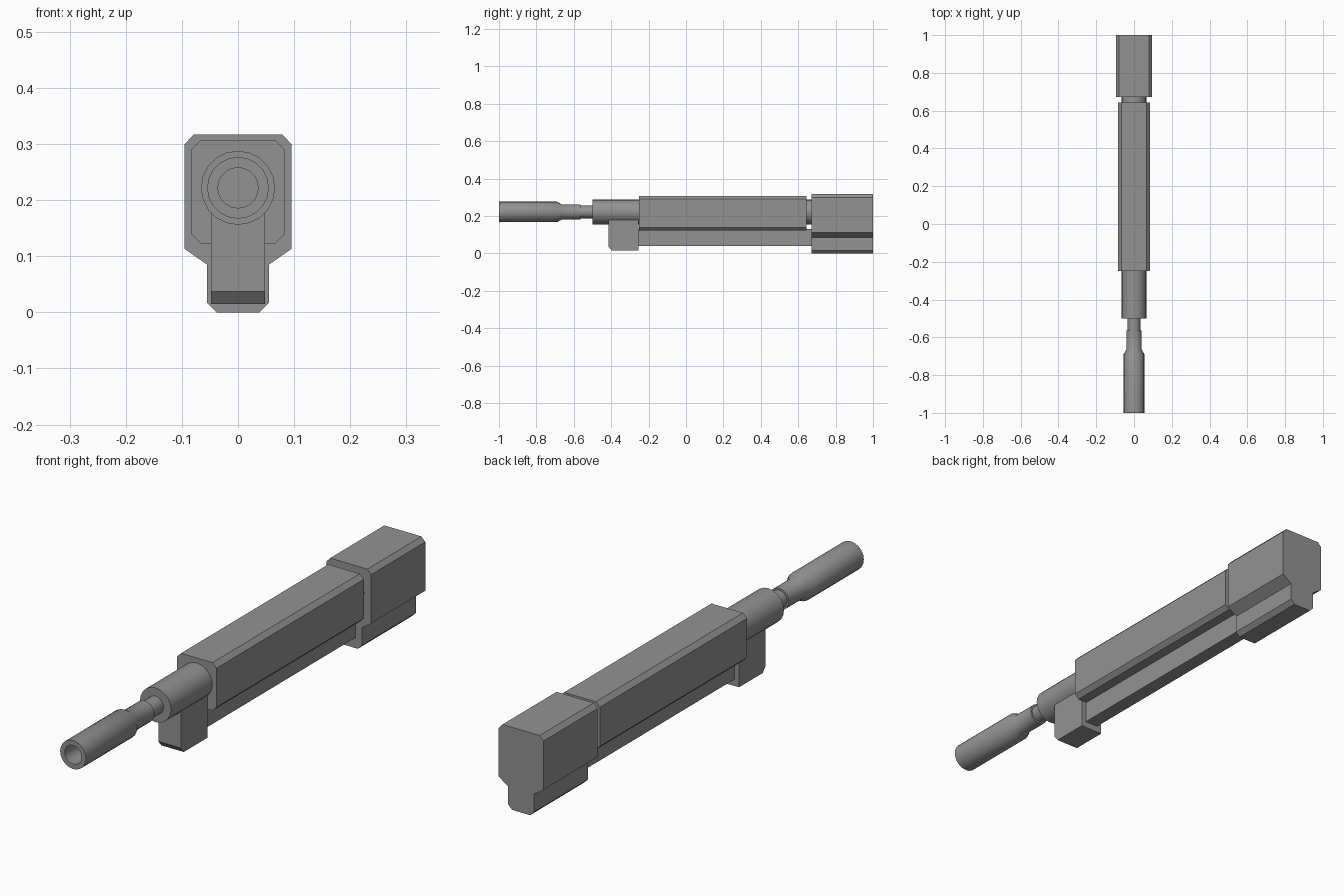
import bpy
import bmesh
import math

cube = bpy.data.objects.get("Cube")
if cube:
    bpy.data.objects.remove(cube, do_unlink=True)

# Single grey finish
grey = bpy.data.materials.new("mid_grey")
grey.use_nodes = True
colour = (0.29, 0.29, 0.29, 1.0)
grey.diffuse_color = colour
grey.node_tree.nodes["Principled BSDF"].inputs["Base Color"].default_value = colour

AXIS_Z = 0.222  # height of the tube axis


def finish(name, bm):
    bmesh.ops.recalc_face_normals(bm, faces=bm.faces)
    mesh = bpy.data.meshes.new(name)
    bm.to_mesh(mesh)
    bm.free()
    mesh.materials.append(grey)
    obj = bpy.data.objects.new(name, mesh)
    bpy.context.collection.objects.link(obj)
    return obj


def prism(name, points, offset):
    """Extrude a closed outline of 3D points along an offset."""
    bm = bmesh.new()
    face = bm.faces.new([bm.verts.new(p) for p in points])
    ext = bmesh.ops.extrude_face_region(bm, geom=[face])
    moved = [v for v in ext["geom"] if isinstance(v, bmesh.types.BMVert)]
    bmesh.ops.translate(bm, verts=moved, vec=offset)
    return finish(name, bm)


def mirrored_prism(name, half, y0, y1):
    """Half outline (x, z) from bottom to top, mirrored in x, extruded along y."""
    outline = half + [(-x, z) for x, z in reversed(half)]
    return prism(name, [(x, y0, z) for x, z in outline], (0, y1 - y0, 0))


def lathe(name, profile, sides=20):
    """Spin (radius, y) points around the tube axis."""
    bm = bmesh.new()
    rings = []
    for r, y in profile:
        if r == 0:
            rings.append([bm.verts.new((0, y, AXIS_Z))])
            continue
        angles = [2 * math.pi * i / sides for i in range(sides)]
        rings.append([bm.verts.new((r * math.cos(a), y, AXIS_Z + r * math.sin(a)))
                      for a in angles])
    for a, b in zip(rings, rings[1:]):
        for i in range(sides):
            j = (i + 1) % sides
            if len(a) == 1:
                bm.faces.new((a[0], b[i], b[j]))
            elif len(b) == 1:
                bm.faces.new((a[i], b[0], a[j]))
            else:
                bm.faces.new((a[i], b[i], b[j], a[j]))
    obj = finish(name, bm)
    bpy.ops.object.select_all(action='DESELECT')
    obj.select_set(True)
    bpy.context.view_layer.objects.active = obj
    bpy.ops.object.shade_smooth_by_angle(angle=math.radians(30))
    return obj


# Rear block with a narrower chamfered foot
mirrored_prism("rear_block",
               [(0.038, 0.0), (0.055, 0.017), (0.055, 0.085), (0.095, 0.113),
                (0.095, 0.300), (0.079, 0.317)], 0.672, 1.0)

# Long chamfered housing
mirrored_prism("main_housing",
               [(0.067, 0.123), (0.084, 0.140), (0.084, 0.290), (0.067, 0.307)],
               -0.25, 0.643)

# Rail under the housing
mirrored_prism("lower_rail", [(0.028, 0.04), (0.028, 0.13)], -0.26, 0.68)

# Front support block with a chamfered lower front edge
prism("front_support",
      [(-0.048, y, z) for y, z in [(-0.397, 0.015), (-0.253, 0.015), (-0.253, 0.20),
                                   (-0.415, 0.20), (-0.415, 0.037)]],
      (0.096, 0, 0))

# Sleeve running through the housing into the rear block
lathe("sleeve", [(0, -0.50), (0.066, -0.50), (0.066, 0.68), (0, 0.68)])

# Stepped front tube with an open bore
lathe("front_tube",
      [(0, -0.72), (0.036, -0.72), (0.036, -1.0), (0.055, -1.0), (0.055, -0.69),
       (0.041, -0.665), (0.041, -0.565), (0.034, -0.565), (0.034, -0.49), (0, -0.49)])
